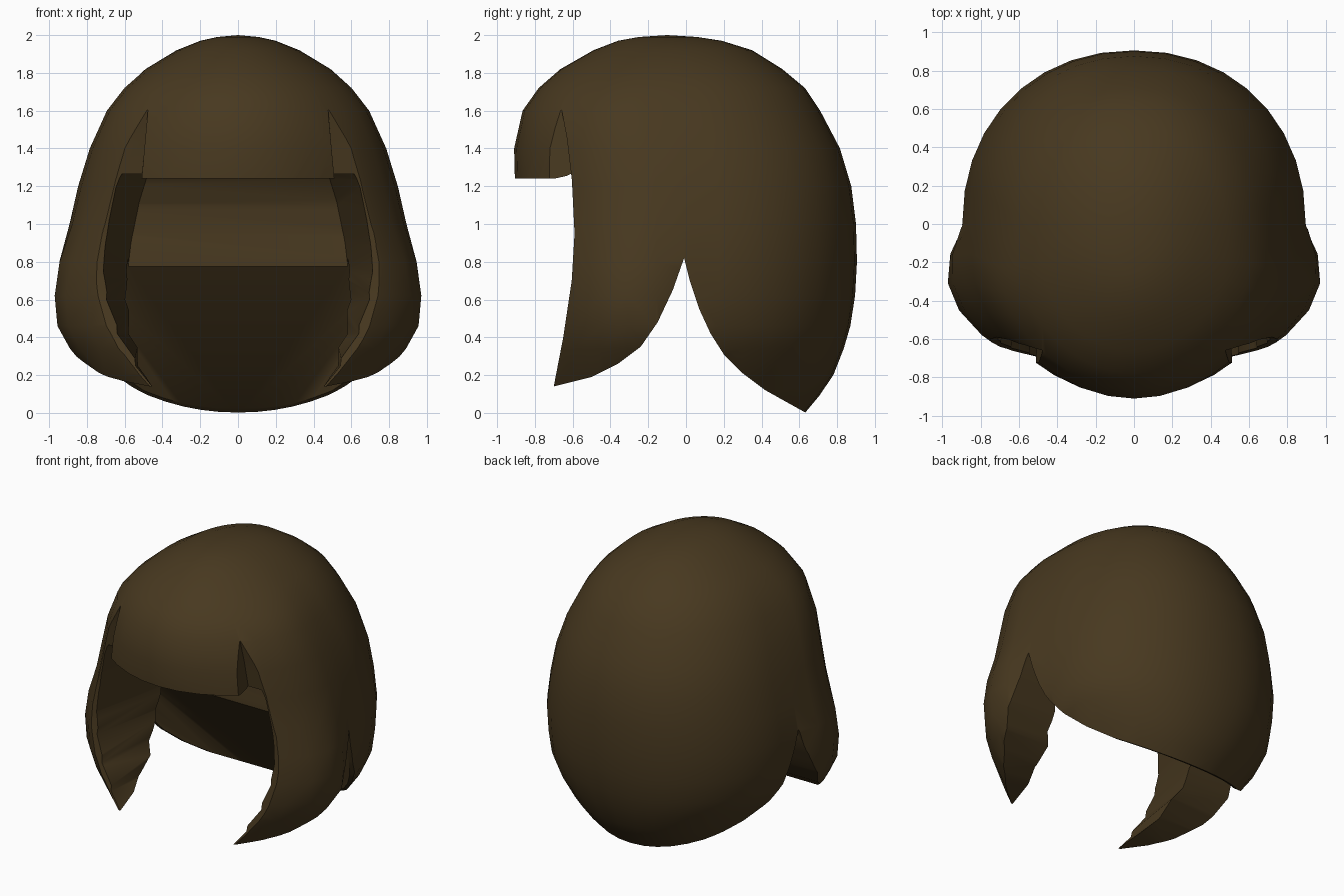
import bpy, bmesh, math

if "Cube" in bpy.data.objects:
    bpy.data.objects.remove(bpy.data.objects["Cube"])


def mesh_object(name, bm):
    bmesh.ops.recalc_face_normals(bm, faces=bm.faces)
    me = bpy.data.meshes.new(name)
    bm.to_mesh(me)
    bm.free()
    ob = bpy.data.objects.new(name, me)
    bpy.context.collection.objects.link(ob)
    return ob


def prism(name, pts, place, a, b):
    """Extrude a 2D outline from a to b; place maps (u, v, depth) to 3D."""
    bm = bmesh.new()
    ends = [[bm.verts.new(place(u, v, d)) for u, v in pts] for d in (a, b)]
    n = len(pts)
    for ring in ends:
        bm.faces.new(ring)
    for i in range(n):
        j = (i + 1) % n
        bm.faces.new((ends[0][i], ends[0][j], ends[1][j], ends[1][i]))
    bmesh.ops.recalc_face_normals(bm, faces=bm.faces)
    bmesh.ops.triangulate(bm, faces=bm.faces)
    ob = mesh_object(name, bm)
    ob.hide_render = True
    return ob


def volume(me):
    bm = bmesh.new()
    bm.from_mesh(me)
    v = bm.calc_volume(signed=True)
    bm.free()
    return v


def boolean(target, cutter, op='DIFFERENCE'):
    """Cut and apply, falling back to another solver if the solid collapses."""
    before = volume(target.data)
    for solver in ('MANIFOLD', 'EXACT', 'FLOAT'):
        m = target.modifiers.new('cut', 'BOOLEAN')
        m.operation, m.object, m.solver = op, cutter, solver
        bpy.context.view_layer.update()
        dg = bpy.context.evaluated_depsgraph_get()
        me = bpy.data.meshes.new_from_object(target.evaluated_get(dg))
        target.modifiers.remove(m)
        if .2 * before < volume(me) < .9999 * before:
            target.data = me
            break
    bpy.data.objects.remove(cutter)


# Outer hair volume: z, half width, front y, back y, centre y, lock bulge
rings = [
    (-.08, .40, -.84, .54, 0, .20), (0, .52, -.87, .63, 0, .20),
    (.09, .61, -.90, .705, 0, .20), (.20, .70, -.91, .78, 0, .20),
    (.34, .805, -.91, .835, 0, .20), (.46, .865, -.90, .87, 0, .20),
    (.62, .885, -.90, .895, 0, .19), (.80, .895, -.90, .905, 0, .14),
    (1.0, .865, -.905, .90, 0, .09), (1.2, .825, -.905, .875, 0, .08),
    (1.4, .765, -.91, .815, -.03, .08), (1.6, .68, -.865, .71, -.09, .07),
    (1.72, .595, -.78, .63, -.09, .05), (1.82, .49, -.665, .51, -.09, .02),
    (1.92, .325, -.49, .35, -.09, 0), (1.97, .20, -.36, .19, -.1, 0),
    (1.99, .11, -.25, .06, -.1, 0)]
SEG = 36
bm = bmesh.new()
loops = []
for z, w, front, back, c, bulge in rings:
    loop = []
    for i in range(SEG):
        a = 2 * math.pi * i / SEG
        s, co = math.sin(a), math.cos(a)
        if s > 0:   # slightly squarer at the back
            s, co = s ** .94, math.copysign(abs(co) ** .94, co)
        x = w * co * (1 + bulge * math.sin(math.pi * max(0, -s)))
        y = c + s * (back - c if s > 0 else c - front)
        loop.append(bm.verts.new((x, y, z)))
    loops.append(loop)
for lo, hi in zip(loops, loops[1:]):
    for i in range(SEG):
        j = (i + 1) % SEG
        bm.faces.new((lo[i], lo[j], hi[j], hi[i]))
bm.faces.new(loops[0])
crown = bm.verts.new((0, -.1, 2))
for i in range(SEG):
    bm.faces.new((loops[-1][i], loops[-1][(i + 1) % SEG], crown))
hair = mesh_object('bob_hair', bm)


def side(u, v, d):
    return (d, u, v)


def front_view(u, v, d):
    return (u, d, v)


# Wedge separating the side locks from the back hair
lock_curve = [(-1.2, .10), (-.85, .115), (-.7, .14), (-.5, .19), (-.36, .26), (-.24, .35),
              (-.15, .48), (-.07, .65)]
back_curve = [(-.01, .82), (.02, .7), (.07, .55), (.13, .42), (.2, .31), (.3, .21),
              (.42, .12), (.63, .003), (.78, -.08)]
wedge = lock_curve + back_curve + [(.78, -.4), (-1.2, -.4)]
boolean(hair, prism('wedge_cutter', wedge, side, -1.3, 1.3))


# Hollow under the back hair: hull spanned by its lower rim
def on_rim(co):
    for (y0, z0), (y1, z1) in zip(back_curve, back_curve[1:]):
        if y0 - 1e-4 <= co.y <= y1 + 1e-4:
            return abs(z0 + (z1 - z0) * (co.y - y0) / (y1 - y0) - co.z) < .002
    return False


rim = [v.co.copy() for v in hair.data.vertices if on_rim(v.co)]
bm = bmesh.new()
for co in rim:
    for drop in (.008, .16):
        bm.verts.new((co.x * .98, co.y - .015, co.z - drop))
hull = bmesh.ops.convex_hull(bm, input=bm.verts[:])
bmesh.ops.delete(bm, geom=[v for v in bm.verts if not v.link_faces], context='VERTS')
boolean(hair, mesh_object('hollow_cutter', bm))

# Face opening: rounded roof and back wall
opening = [(.003, .6), (.005, .795), (.02, .95), (.01, 1.1), (-.04, 1.24), (-.15, 1.34),
           (-.32, 1.38), (-.47, 1.35), (-.55, 1.295), (-.63, 1.255), (-.72, 1.235),
           (-1.1, 1.23), (-1.1, -.2), (.001, -.2)]
face = prism('face_cutter', opening, side, -1.0, 1.0)

# Barrel-shaped sides that flare out toward the front edge of the locks:
# z, half width at the back wall, half width at the front edge
flare = [(-.3, .44, .44), (.1, .455, .44), (.25, .515, .54), (.42, .555, .635), (.6, .58, .695),
         (.75, .583, .715), (.9, .57, .705), (1.07, .535, .675), (1.24, .475, .63),
         (1.4, .42, .55)]
bm = bmesh.new()
ends = []
for y in (-.95, .3):
    xs = [(b + (f - b) * -y / .61, z) for z, b, f in flare]
    ends.append([bm.verts.new((x, y, z)) for x, z in xs + [(-x, z) for x, z in xs[::-1]]])
n = len(ends[0])
for ring in ends:
    bm.faces.new(ring)
for i in range(n):
    j = (i + 1) % n
    bm.faces.new((ends[0][i], ends[0][j], ends[1][j], ends[1][i]))
bmesh.ops.triangulate(bm, faces=bm.faces)
boolean(face, mesh_object('barrel_cutter', bm), 'INTERSECT')
boolean(hair, face)

# Front edge of the side locks, cut everywhere except where the fringe hangs
edge = [(-1.25, 1.8), (-.70, 1.8), (-.665, 1.64), (-.63, 1.45), (-.604, 1.23),
        (-.59, .95), (-.605, .7), (-.65, .4), (-.702, .13), (-.75, -.1), (-1.25, -.1)]
lock_front = prism('lock_front_cutter', edge, side, -1.31, 1.31)
fringe = prism('fringe_keep', [(-.51, 1.24), (.51, 1.24), (.45, 1.9), (-.45, 1.9)],
               front_view, -1.4, .3)
boolean(lock_front, fringe)
boolean(hair, lock_front)

# Brown colour and smooth shading with sharp cut edges
mat = bpy.data.materials.new('brown_hair')
mat.diffuse_color = (.064, .04, .014, 1)
mat.use_nodes = True
mat.node_tree.nodes["Principled BSDF"].inputs["Base Color"].default_value = mat.diffuse_color
hair.data.materials.clear()
hair.data.materials.append(mat)
for p in hair.data.polygons:
    p.material_index = 0
bpy.context.view_layer.objects.active = hair
hair.select_set(True)
bpy.ops.object.shade_smooth_by_angle(angle=math.radians(35))
